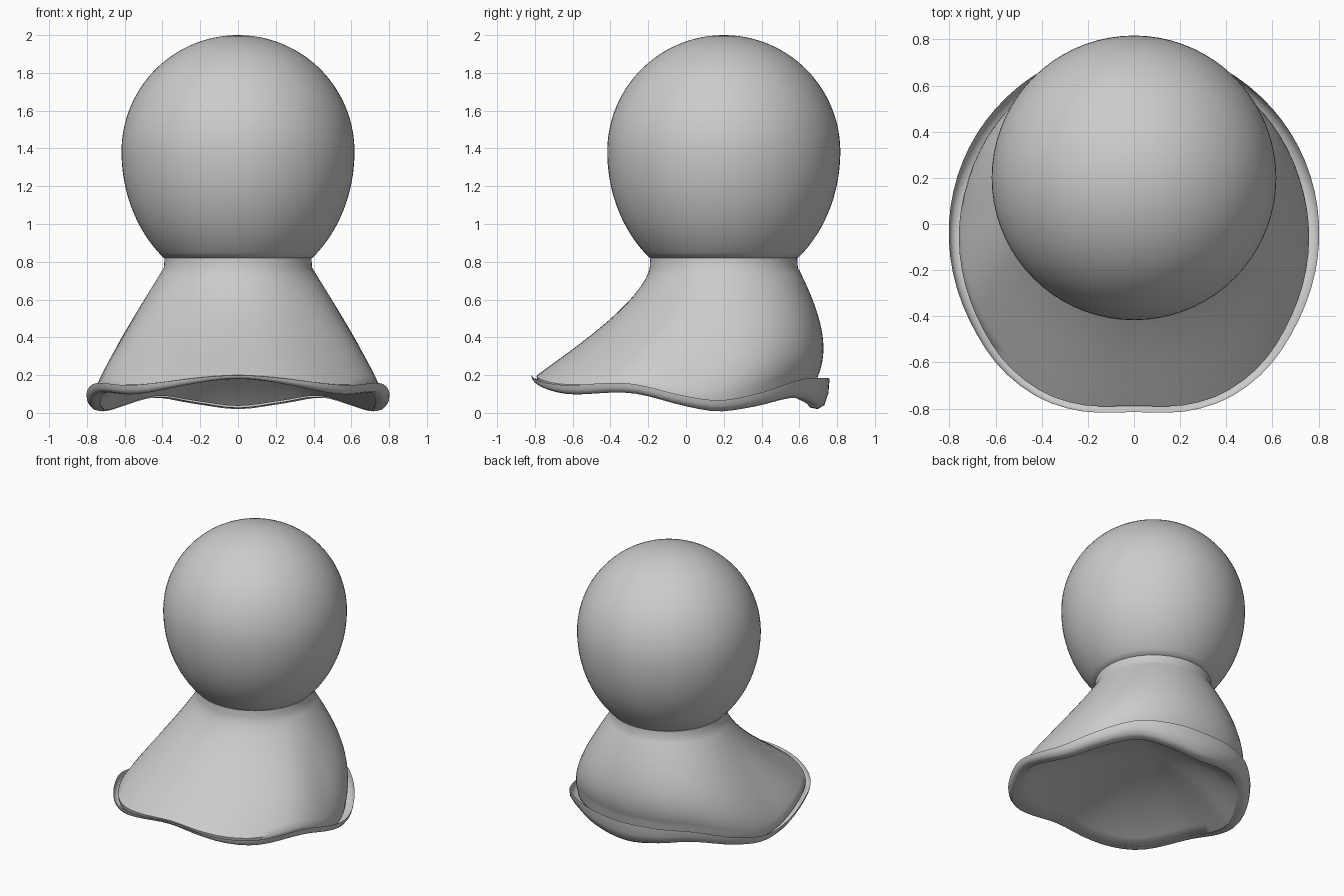
import bpy, bmesh, math

cube = bpy.data.objects.get("Cube")
if cube:
    bpy.data.objects.remove(cube, do_unlink=True)

SEGMENTS = 72
NECK_Y = 0.2
NECK_R = 0.392
NECK_Z = 0.77

grey = bpy.data.materials.new("plain grey")
grey.use_nodes = True
colour = (0.6, 0.6, 0.6, 1)
grey.diffuse_color = colour
grey.node_tree.nodes["Principled BSDF"].inputs["Base Color"].default_value = colour


def curve(keys, x):
    """Smooth Hermite curve through (x, value) keys, level at both ends."""
    last = len(keys) - 1

    def slope(i):
        if i in (0, last):
            return 0
        (x0, v0), (x1, v1) = keys[i - 1], keys[i + 1]
        return (v1 - v0) / (x1 - x0)

    i = max(k for k in range(last) if keys[k][0] <= x)
    (x0, v0), (x1, v1) = keys[i], keys[i + 1]
    h = x1 - x0
    t = (x - x0) / h
    ease = t * t * (3 - 2 * t)
    return (v0 + (v1 - v0) * ease
            + h * t * (1 - t) * ((1 - t) * slope(i) - t * slope(i + 1)))


def loft(name, rings, closed=True):
    """Skin a stack of rings, listed from the top down, facing outward."""
    bm = bmesh.new()
    rows = [[bm.verts.new(p) for p in ring] for ring in rings]
    for a, b in zip(rows, rows[1:]):
        for j in range(SEGMENTS):
            k = (j + 1) % SEGMENTS
            bm.faces.new((a[k], a[j], b[j], b[k]))
    if closed:
        bm.faces.new(rows[0])
        bm.faces.new(reversed(rows[-1]))
    mesh = bpy.data.meshes.new(name)
    bm.to_mesh(mesh)
    bm.free()
    mesh.materials.append(grey)
    obj = bpy.data.objects.new(name, mesh)
    bpy.context.collection.objects.link(obj)
    bpy.ops.object.select_all(action='DESELECT')
    obj.select_set(True)
    bpy.context.view_layer.objects.active = obj
    bpy.ops.object.shade_smooth_by_angle(angle=math.radians(50))


def circle(radius, z):
    angles = [math.tau * j / SEGMENTS for j in range(SEGMENTS)]
    return [(radius * math.sin(a), NECK_Y - radius * math.cos(a), z) for a in angles]


# Head: a half ball on top, stretched down to the neck below
HEAD_R, HEAD_Z, STRETCH = 0.617, 1.383, 0.73
start, end = math.radians(89), -math.acos(NECK_R / HEAD_R)
rings = []
for i in range(41):
    a = start + (end - start) * i / 40
    height = HEAD_R if a > 0 else STRETCH
    rings.append(circle(HEAD_R * math.cos(a), HEAD_Z + height * math.sin(a)))
loft("head", rings)

# Hem shape by angle in degrees, from the front round to the back
HEM_RADIUS = [(0, 0.815), (17, 0.845), (28, 0.858), (42, 0.852), (60, 0.826),
              (93, 0.80), (132, 0.78), (150, 0.775), (180, 0.76)]
HEM_Z = [(0, 0.18), (40, 0.1), (68, 0.105), (90, 0.035), (103, 0.008),
         (118, 0.03), (142, 0.08), (160, 0.05), (180, 0.02)]
LIP_HEIGHT = [(0, 0.02), (40, 0.05), (100, 0.06), (140, 0.1), (180, 0.17)]


def skirt_ring(fall, inset, lip):
    """Ring of the skirt: fall 0 is the neck, 1 the hem; lip lifts the hem."""
    ring = []
    for j in range(SEGMENTS):
        a = math.tau * j / SEGMENTS
        c = math.cos(a)
        sx, sy = math.sin(a), -c
        deg = math.degrees(math.acos(max(-1, min(1, c))))
        # Concave flare at the front, straight sides, bulging back
        out = fall ** (1 + 0.48 * c) if c > 0 else 1 - (1 - fall) ** (1 - 0.8 * c)
        far = curve(HEM_RADIUS, deg) - inset * (1 - 0.4 * c)
        low = curve(HEM_Z, deg) + lip * curve(LIP_HEIGHT, deg)
        ring.append((sx * (NECK_R + (far - NECK_R) * out),
                     (NECK_Y + sy * NECK_R) * (1 - out) + sy * far * out,
                     NECK_Z + (low - NECK_Z) * fall))
    return ring


def hollow_ring(edge, scale):
    """Shrink the hem edge toward the middle while rising into a shallow dome."""
    rise = 1 - scale ** 2
    return [(x * scale, 0.15 + (y - 0.15) * scale, z + (0.3 - z) * rise)
            for x, y, z in edge]


falls = [i / 20 for i in range(21)]

# Skirt body: neck band, cloth, rounded hem and shallow hollow underneath
cloth = [skirt_ring(f, 0.045 * f ** 4, 1) for f in falls]
edge = skirt_ring(1, 0.075, 0.1)
hem = [skirt_ring(1, 0.049, 0.5), skirt_ring(1, 0.058, 0.2), edge]
hollow = [hollow_ring(edge, 1 - i / 12.2) for i in range(1, 13)]
loft("skirt", [circle(NECK_R - 0.003, 0.82)] + cloth + hem + hollow)

# Hem lip: a thin flared rim that curls under the edge of the skirt
curl = [skirt_ring(1, 0, 0.95), skirt_ring(1, 0.004, 0.5), skirt_ring(1, 0.02, 0.12),
        skirt_ring(1, 0.045, 0), skirt_ring(1, 0.075, 0.05)]
loft("hem_lip", curl, closed=False)
